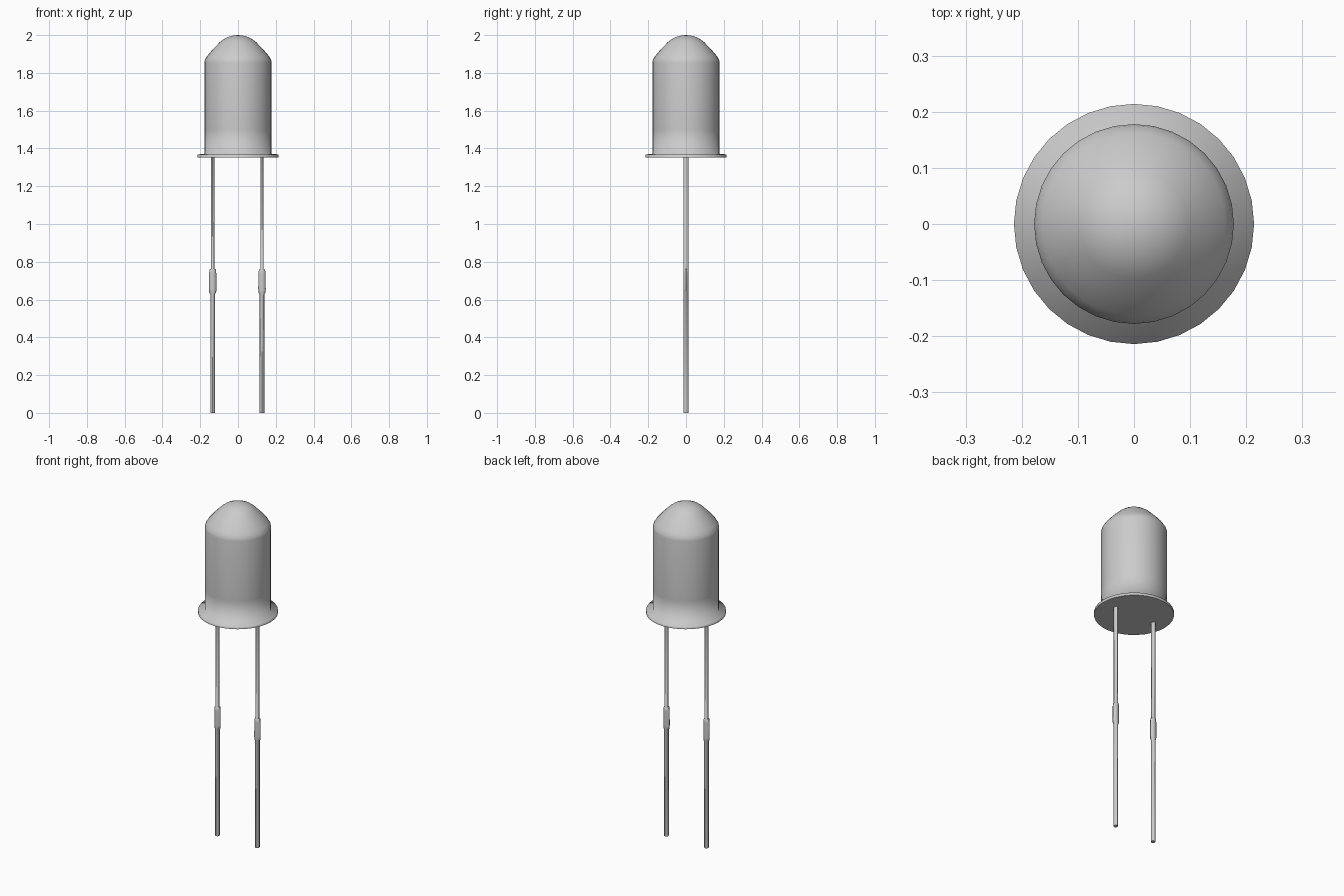
import bpy, bmesh, math

if "Cube" in bpy.data.objects:
    bpy.data.objects.remove(bpy.data.objects["Cube"])


def loft(name, rings, sides, smooth_all, centre_x=0.0):
    """Stack elliptical rings (rx, ry, z) into a closed tube; flat end caps."""
    bm = bmesh.new()
    loops = []
    for rx, ry, z in rings:
        if rx == 0:
            loops.append([bm.verts.new((centre_x, 0, z))])
            continue
        loops.append([bm.verts.new((centre_x + rx * math.cos(2 * math.pi * i / sides),
                                    ry * math.sin(2 * math.pi * i / sides), z))
                      for i in range(sides)])
    for a, b in zip(loops, loops[1:]):
        for i in range(sides):
            j = (i + 1) % sides
            top = [b[0]] if len(b) == 1 else [b[j], b[i]]
            bm.faces.new([a[i], a[j]] + top).smooth = True
    caps = [loops[0][::-1]] + ([loops[-1]] if len(loops[-1]) > 1 else [])
    for ring in caps:
        cap = bm.faces.new(ring)
        for edge in cap.edges:
            edge.smooth = False
    bmesh.ops.recalc_face_normals(bm, faces=bm.faces)
    mesh = bpy.data.meshes.new(name)
    bm.to_mesh(mesh)
    bm.free()
    obj = bpy.data.objects.new(name, mesh)
    bpy.context.collection.objects.link(obj)
    if not smooth_all:
        bpy.ops.object.select_all(action='DESELECT')
        obj.select_set(True)
        bpy.context.view_layer.objects.active = obj
        bpy.ops.object.shade_smooth_by_angle(angle=math.radians(50))
    return obj


# Bulb: flanged base, straight wall and pointed dome
profile = [(0.214, 1.352), (0.214, 1.368), (0.178, 1.372), (0.178, 1.50),
           (0.178, 1.855), (0.175, 1.87), (0.163, 1.89), (0.133, 1.925),
           (0.097, 1.962), (0.075, 1.979), (0.05, 1.991), (0.025, 1.998), (0, 2.0)]
loft("led_bulb", [(r, r, z) for r, z in profile], 32, True)

# Leads: thick lower leg, wider collar, thin upper leg
lead = [(0.012, 0.014, 0.0), (0.012, 0.014, 0.63), (0.018, 0.014, 0.635),
        (0.020, 0.014, 0.655), (0.019, 0.014, 0.74), (0.016, 0.014, 0.76),
        (0.009, 0.014, 0.762), (0.009, 0.014, 1.36)]
for side, x in (("left", -0.134), ("right", 0.127)):
    loft(side + "_lead", lead, 8, False, x)
